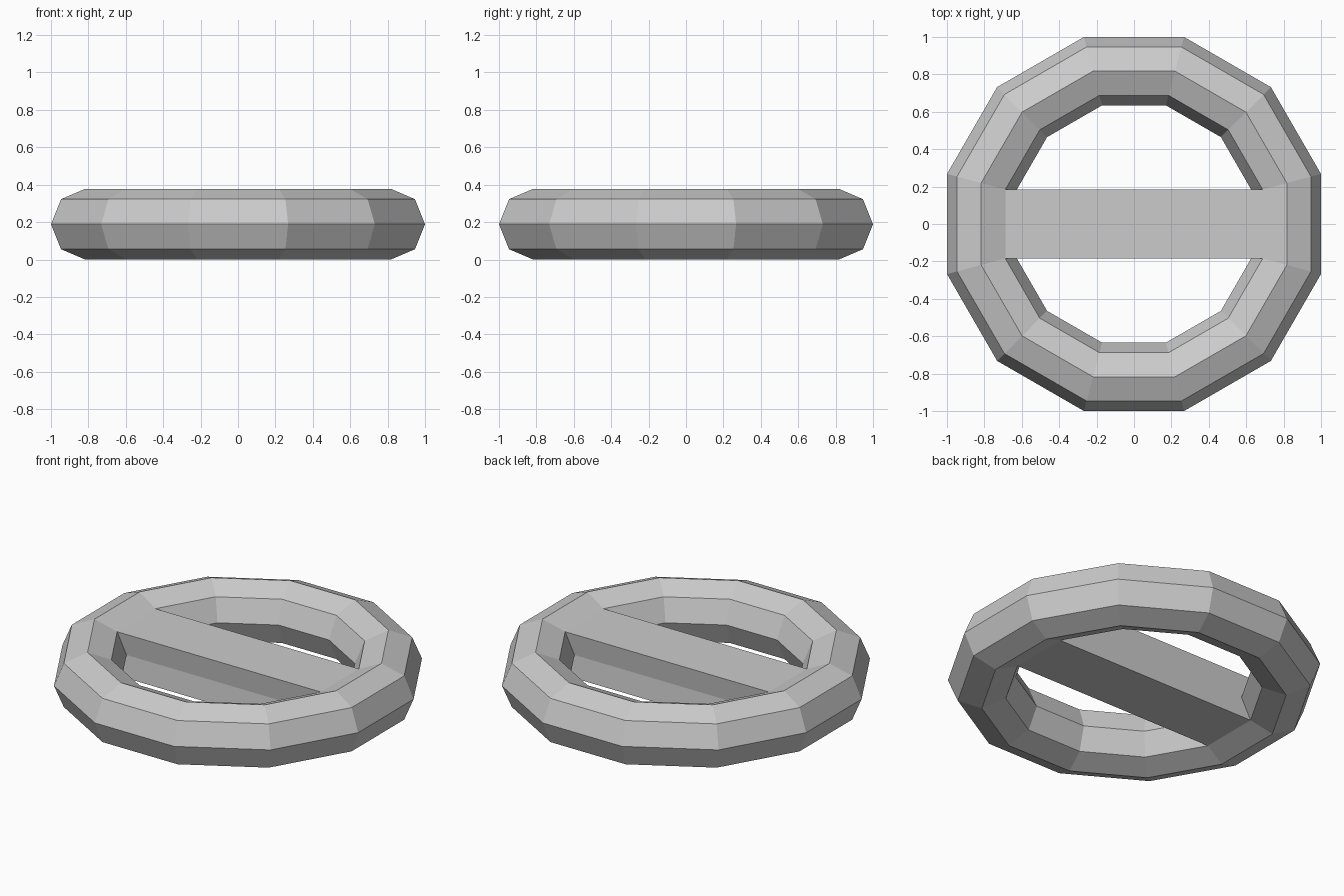
import bpy, bmesh
from math import sin, cos, radians

if "Cube" in bpy.data.objects:
    bpy.data.objects.remove(bpy.data.objects["Cube"])

SIDES, RIM = 12, 8            # segments around the ring, sides of the tube
MAJOR, MINOR = 0.846, 0.189

bm = bmesh.new()

# ring vertices
v = []
for i in range(SIDES):
    a = radians(15 + 30 * i)
    row = []
    for j in range(RIM):
        b = radians(45 * j)
        r = MAJOR + MINOR * cos(b)
        row.append(bm.verts.new((r * cos(a), r * sin(a), MINOR + MINOR * sin(b))))
    v.append(row)

# ring faces, leaving an opening on the inner left and inner right
for i in range(SIDES):
    for j in range(RIM):
        if i in (5, 11) and j in (3, 4):
            continue
        k, m = (i + 1) % SIDES, (j + 1) % RIM
        bm.faces.new((v[i][j], v[k][j], v[k][m], v[i][m]))

# crossbar bridging the two openings, slightly pinched at mid height
right = [v[11][3], v[0][3], v[0][4], v[0][5], v[11][5], v[11][4]]
left = [v[6][3], v[5][3], v[5][4], v[5][5], v[6][5], v[6][4]]
for n in range(6):
    m = (n + 1) % 6
    bm.faces.new((right[n], right[m], left[m], left[n]))

bmesh.ops.recalc_face_normals(bm, faces=bm.faces[:])
mesh = bpy.data.meshes.new("ring_with_crossbar")
bm.to_mesh(mesh)
bm.free()
bpy.context.collection.objects.link(bpy.data.objects.new("ring_with_crossbar", mesh))
